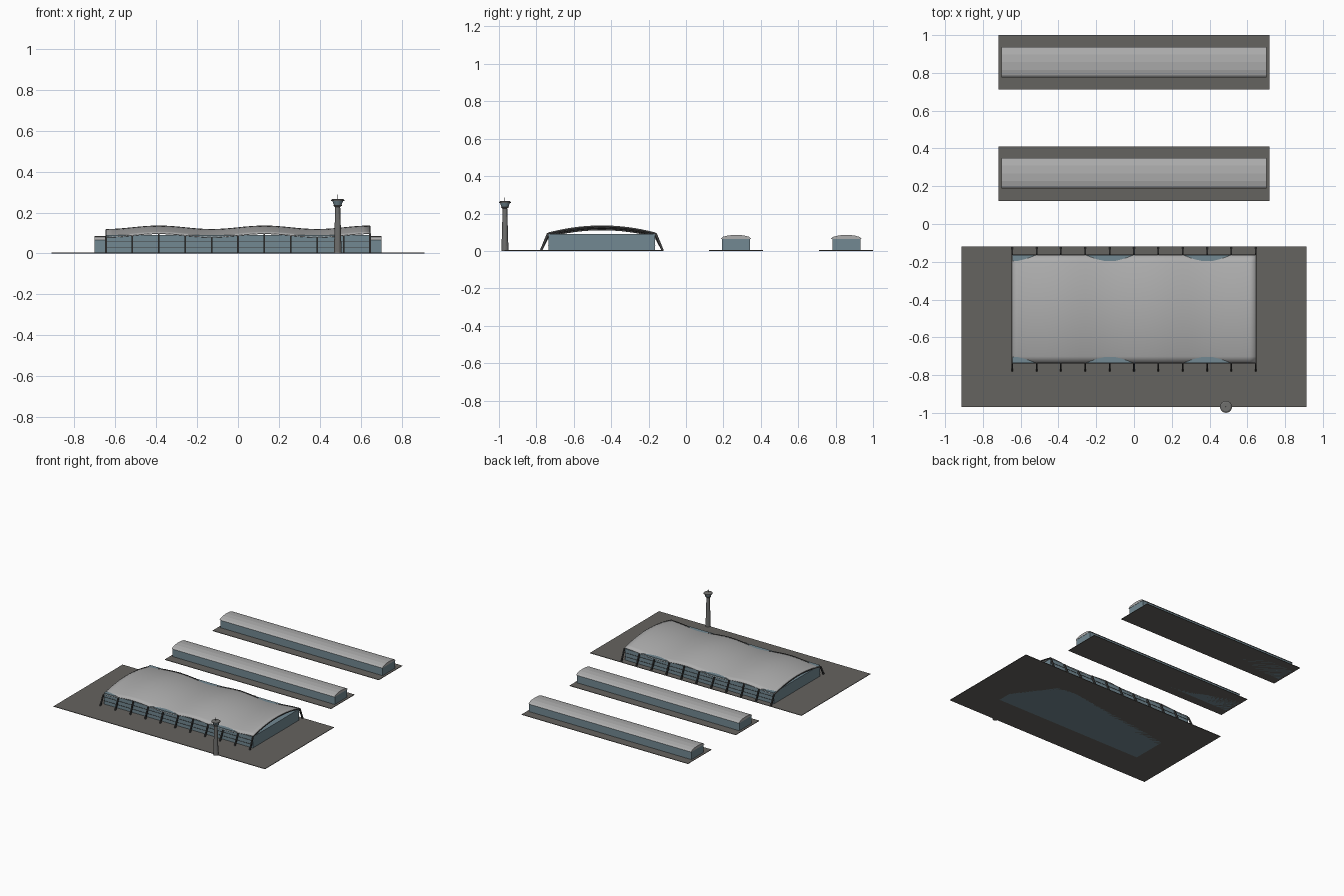
import bpy, bmesh, math
from mathutils import Vector

if "Cube" in bpy.data.objects:
    bpy.data.objects.remove(bpy.data.objects["Cube"])


def material(name, rgb):
    m = bpy.data.materials.new(name)
    m.diffuse_color = (*rgb, 1)
    m.use_nodes = True
    m.node_tree.nodes["Principled BSDF"].inputs["Base Color"].default_value = m.diffuse_color
    return m


PAVING = material("paving", (0.13, 0.125, 0.115))
GLASS = material("glass", (0.17, 0.25, 0.29))
ROOF = material("roof_metal", (0.42, 0.42, 0.42))
STEEL = material("dark_steel", (0.05, 0.05, 0.05))
CONCRETE = material("concrete", (0.16, 0.16, 0.155))


def make(name, verts, faces, mat, smooth=False):
    me = bpy.data.meshes.new(name)
    me.from_pydata(verts, [], faces)
    bm = bmesh.new()
    bm.from_mesh(me)
    bmesh.ops.recalc_face_normals(bm, faces=bm.faces)
    bm.to_mesh(me)
    bm.free()
    me.materials.append(mat)
    ob = bpy.data.objects.new(name, me)
    bpy.context.collection.objects.link(ob)
    if smooth:
        for p in me.polygons:
            p.use_smooth = True
    return ob


def box(name, x0, x1, y0, y1, z0, z1, mat):
    v = [(x, y, z) for x in (x0, x1) for y in (y0, y1) for z in (z0, z1)]
    f = [(0, 1, 3, 2), (4, 6, 7, 5), (0, 4, 5, 1), (2, 3, 7, 6), (0, 2, 6, 4), (1, 5, 7, 3)]
    return make(name, v, f, mat)


def extrude_x(name, profile, x0, x1, mat):
    n = len(profile)
    v = [(x, y, z) for x in (x0, x1) for y, z in profile]
    f = [(i, (i + 1) % n, (i + 1) % n + n, i + n) for i in range(n)]
    return make(name, v, f + [tuple(range(n)), tuple(range(n, 2 * n))], mat)


def lathe(name, cx, cy, profile, mat, n=16):
    v = [(cx + r * math.cos(2 * math.pi * k / n), cy + r * math.sin(2 * math.pi * k / n), z)
         for r, z in profile for k in range(n)]
    f = [(j * n + k, j * n + (k + 1) % n, (j + 1) * n + (k + 1) % n, (j + 1) * n + k)
         for j in range(len(profile) - 1) for k in range(n)]
    last = (len(profile) - 1) * n
    return make(name, v, f + [tuple(range(n)), tuple(range(last, last + n))], mat)


def beam(name, points, half_x, half_t, mat):
    """Rectangular bar following a path in a plane of constant x."""
    v, f = [], []
    for i, p in enumerate(points):
        d = Vector(points[min(i + 1, len(points) - 1)]) - Vector(points[max(i - 1, 0)])
        side = Vector((0, -d.z, d.y)).normalized() * half_t
        for sx, st in ((-1, -1), (1, -1), (1, 1), (-1, 1)):
            v.append(Vector(p) + Vector((sx * half_x, 0, 0)) + side * st)
    for i in range(len(points) - 1):
        f += [(4 * i + k, 4 * i + (k + 1) % 4, 4 * i + 4 + (k + 1) % 4, 4 * i + 4 + k) for k in range(4)]
    e = 4 * (len(points) - 1)
    return make(name, v, f + [(0, 1, 2, 3), (e, e + 1, e + 2, e + 3)], mat)


# Main hall: paving and glazed body
YC, HALF, LEN = -0.45, 0.287, 0.645
box("main_paving", -0.912, 0.912, -0.97, -0.12, 0, 0.004, PAVING)
box("main_glass_hall", -LEN + 0.002, LEN - 0.002, YC - HALF + 0.002, YC + HALF - 0.002, 0, 0.09, GLASS)


# Wavy vaulted roof
def roof_z(x, t):
    return 0.09 + 0.038 * (1 - t * t) + 0.0085 * math.cos(2 * math.pi * (x - 0.129) / 0.516)


NX, NY = 40, 16
verts = [(-LEN + 2 * LEN * i / NX, YC + HALF * (2 * j / NY - 1),
          roof_z(-LEN + 2 * LEN * i / NX, 2 * j / NY - 1))
         for i in range(NX + 1) for j in range(NY + 1)]
faces = [(i * (NY + 1) + j, (i + 1) * (NY + 1) + j, (i + 1) * (NY + 1) + j + 1, i * (NY + 1) + j + 1)
         for i in range(NX) for j in range(NY)]
roof = make("wavy_roof", verts, faces, ROOF, smooth=True)
solid = roof.modifiers.new("thickness", "SOLIDIFY")
solid.thickness = 0.004
solid.offset = -1

# Arched ribs under the roof and leaning struts on both long sides
for i in range(11):
    x = -LEN + 2 * LEN * i / 10
    path = [(x, YC + HALF * (j / 8 - 1), roof_z(x, j / 8 - 1) - 0.006) for j in range(17)]
    beam(f"roof_rib_{i}", path, 0.003, 0.003, STEEL)
    for s, label in ((-1, "front"), (1, "back")):
        top = (x, YC + s * HALF, roof_z(x, 1) - 0.004)
        beam(f"{label}_strut_{i}", [top, (x, YC + s * (HALF + 0.038), 0.003)], 0.004, 0.006, STEEL)

# Thin glazing rails on the long facades
for s, label in ((-1, "front"), (1, "back")):
    for k in (1, 2):
        y = YC + s * (HALF - 0.001)
        box(f"{label}_rail_{k}", -LEN, LEN, y - 0.0015, y + 0.0015, 0.03 * k - 0.001, 0.03 * k + 0.001, STEEL)

# Two long concourses with faceted vaulted roofs
for n, yc in enumerate((0.268, 0.857)):
    box(f"concourse_paving_{n}", -0.717, 0.717, yc - 0.146, yc + 0.143, 0, 0.004, PAVING)
    box(f"concourse_glass_{n}", -0.70, 0.70, yc - 0.075, yc + 0.075, 0, 0.066, GLASS)
    arc = [(yc + 0.081 * math.cos(math.pi * k / 6), 0.065 + 0.021 * math.sin(math.pi * k / 6)) for k in range(7)]
    extrude_x(f"concourse_roof_{n}", arc, -0.702, 0.702, ROOF)

# Control tower
TX, TY = 0.487, -0.968
lathe("tower_shaft", TX, TY, [(0.019, 0), (0.012, 0.235)], CONCRETE)
lathe("tower_cab_base", TX, TY, [(0.012, 0.226), (0.021, 0.234), (0.021, 0.238)], CONCRETE)
lathe("tower_cab_glass", TX, TY, [(0.019, 0.238), (0.027, 0.258)], GLASS)
lathe("tower_cab_roof", TX, TY, [(0.032, 0.257), (0.032, 0.262), (0.024, 0.267)], CONCRETE)
lathe("tower_antenna", TX, TY, [(0.0015, 0.266), (0.001, 0.288)], STEEL, 8)
